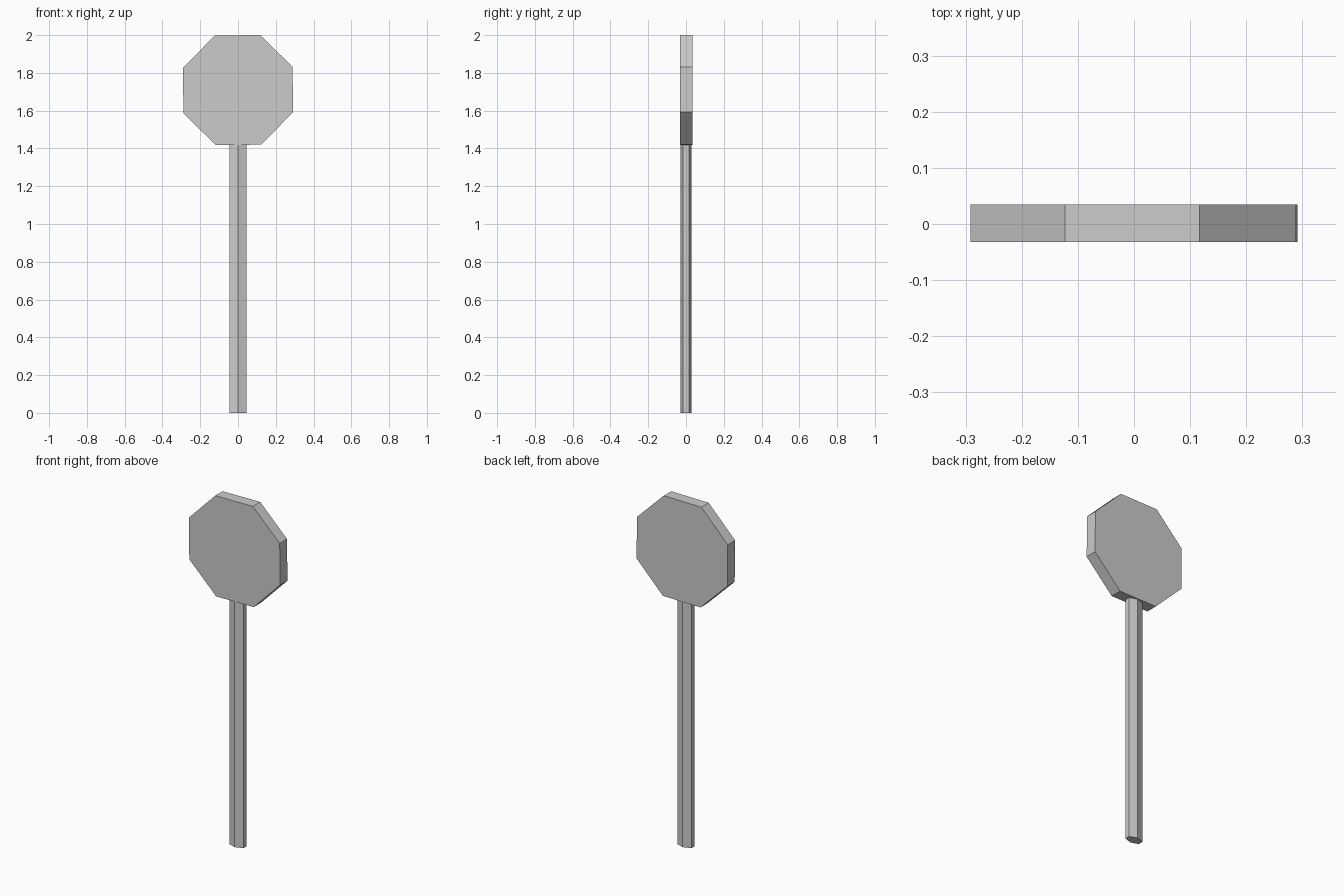
import bpy, bmesh
from math import sin, cos, radians, tau

if "Cube" in bpy.data.objects:
    bpy.data.objects.remove(bpy.data.objects["Cube"])


def prism(name, ring, offset):
    """Extrude a closed ring of points along an offset into a capped solid."""
    bm = bmesh.new()
    face = bm.faces.new([bm.verts.new(p) for p in ring])
    # keep the first cap and add walls plus the far cap
    result = bmesh.ops.extrude_face_region(bm, geom=[face], use_keep_orig=True)
    moved = [g for g in result["geom"] if isinstance(g, bmesh.types.BMVert)]
    bmesh.ops.translate(bm, verts=moved, vec=offset)
    bmesh.ops.recalc_face_normals(bm, faces=bm.faces)
    mesh = bpy.data.meshes.new(name)
    bm.to_mesh(mesh)
    bm.free()
    obj = bpy.data.objects.new(name, mesh)
    bpy.context.collection.objects.link(obj)
    return obj


# Six-sided flattened pole, its top tucked just inside the plate
pole_ring = [(0.052 * sin(i * tau / 6), -0.03 * cos(i * tau / 6), 0) for i in range(6)]
prism("pole", pole_ring, (0, 0, 1.43))

# Octagonal plate, very slightly turned
R, centre_z, turn = 0.314, 1.709, radians(22.5 + 0.6)
plate_ring = [(R * cos(turn + i * tau / 8), -0.032, centre_z + R * sin(turn + i * tau / 8))
              for i in range(8)]
prism("sign_plate", plate_ring, (0, 0.067, 0))
